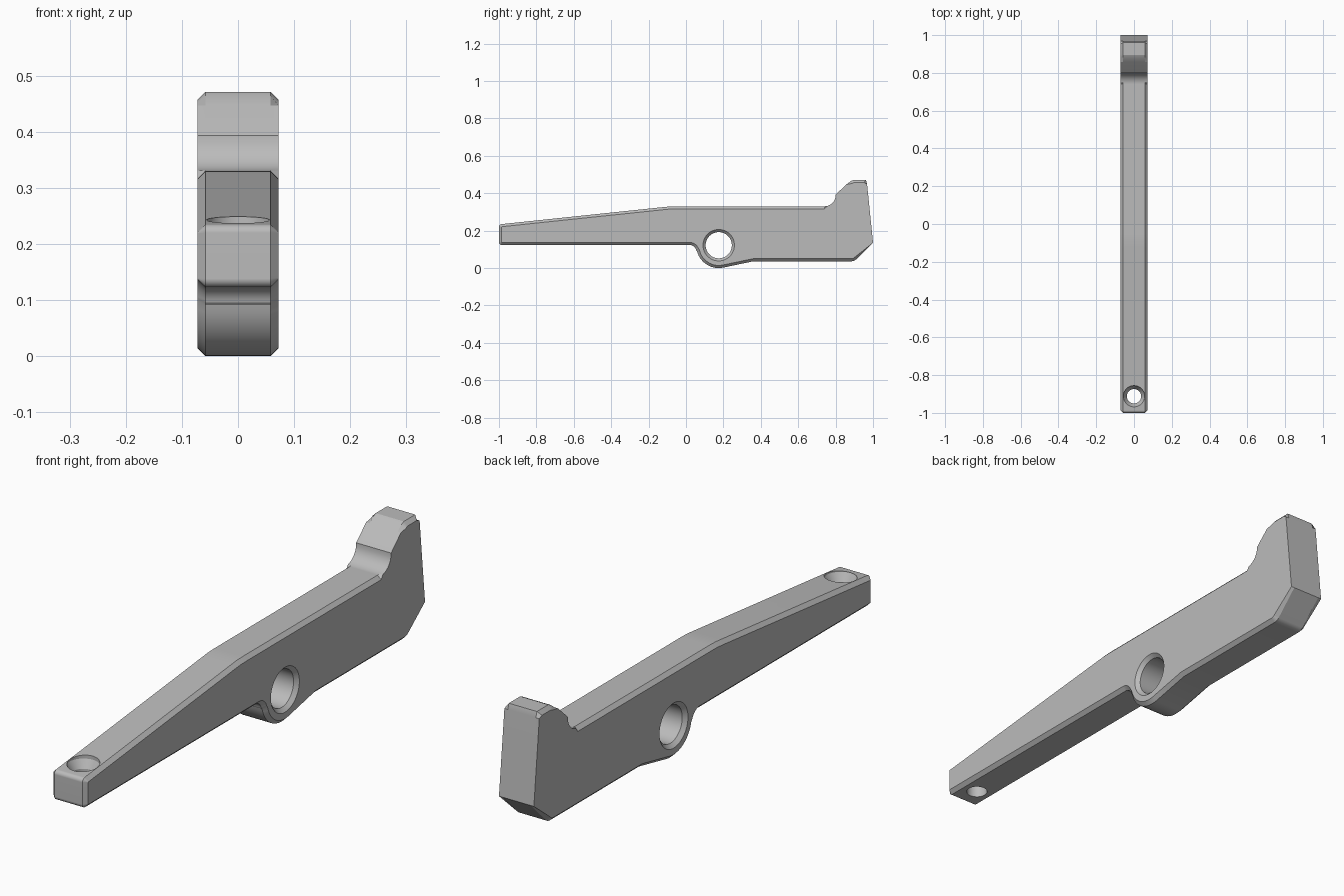
import bpy, bmesh
from math import cos, sin, pi, radians
from mathutils import Vector, Matrix

cube = bpy.data.objects.get("Cube")
if cube:
    bpy.data.objects.remove(cube, do_unlink=True)

HALF, CHAMFER = 0.072, 0.014

steel = bpy.data.materials.new("light grey metal")
steel.use_nodes = True
steel.diffuse_color = (0.5, 0.5, 0.5, 1)
steel.node_tree.nodes["Principled BSDF"].inputs["Base Color"].default_value = (0.5, 0.5, 0.5, 1)


def arc(cy, cz, r, start, end, n=8):
    angles = [radians(start + (end - start) * i / n) for i in range(n + 1)]
    return [Vector((cy + r * cos(a), cz + r * sin(a))) for a in angles]


def points(*pairs):
    return [Vector(p) for p in pairs]


def loft(name, rings):
    """Skin a stack of equal-length closed rings and cap both ends."""
    bm = bmesh.new()
    loops = [[bm.verts.new(p) for p in ring] for ring in rings]
    for a, b in zip(loops, loops[1:]):
        for i in range(len(a)):
            j = (i + 1) % len(a)
            bm.faces.new((a[i], a[j], b[j], b[i]))
    bm.faces.new(loops[0][::-1])
    bm.faces.new(loops[-1])
    bmesh.ops.recalc_face_normals(bm, faces=bm.faces)
    mesh = bpy.data.meshes.new(name)
    bm.to_mesh(mesh)
    bm.free()
    mesh.materials.append(steel)
    obj = bpy.data.objects.new(name, mesh)
    bpy.context.collection.objects.link(obj)
    return obj


def lathe(name, steps, matrix, n=48):
    """Turned cutter from (height, radius) steps."""
    rings = [[matrix @ Vector((r * cos(2 * pi * i / n), r * sin(2 * pi * i / n), h))
              for i in range(n)] for h, r in steps]
    obj = loft(name, rings)
    obj.hide_render = True
    return obj


# Side outline of the lever, anticlockwise from the front bottom corner
outline = (
    arc(-0.985, 0.138, 0.015, 180, 270, 4)           # front bottom corner
    + arc(0.02, 0.088, 0.035, 90, 12)                # fillet into pivot boss
    + arc(0.175, 0.12, 0.12, 194, 281, 14)           # pivot boss
    + points((0.36, 0.036))
    + arc(0.885, 0.071, 0.035, 270, 315, 4)          # bottom rear corner
    + points((1.0, 0.135), (0.968, 0.45), (0.962, 0.471))
    + points((0.895, 0.471), (0.88, 0.464), (0.858, 0.447), (0.80, 0.393))
    + arc(0.74, 0.39, 0.06, 0, -90)                  # fillet below the head
    + points((-0.05, 0.33), (-0.09, 0.329), (-0.13, 0.325))
    + arc(-0.985, 0.22, 0.015, 96, 180, 4)           # front top corner
)


def inset(i):
    """Mitred inward offset; the rear and the throat of the head stay square."""
    p = outline[i]
    if p.x > 0.745 and 0.13 < p.y < 0.452:
        return p
    before = (p - outline[i - 1]).normalized()
    after = (outline[(i + 1) % len(outline)] - p).normalized()
    n1, n2 = Vector((before.y, -before.x)), Vector((after.y, -after.x))
    return p - (n1 + n2) * CHAMFER / (1 + n1.dot(n2))


inner = [inset(i) for i in range(len(outline))]
sections = ((-HALF, inner), (CHAMFER - HALF, outline), (HALF - CHAMFER, outline), (HALF, inner))
lever = loft("lever", [[(x, p.x, p.y) for p in ring] for x, ring in sections])

# Cross hole for the pivot, chamfered on both sides
pivot = lathe("pivot_hole_cutter",
              [(-0.1, 0.112), (-0.058, 0.07), (0.058, 0.07), (0.1, 0.112)],
              Matrix.Translation((0, 0.175, 0.122)) @ Matrix.Rotation(pi / 2, 4, 'Y'))
# Countersunk vertical hole at the tip
tip = lathe("tip_hole_cutter",
            [(0.05, 0.038), (0.205, 0.038), (0.235, 0.056), (0.3, 0.056)],
            Matrix.Translation((0, -0.912, 0)))

bpy.ops.object.select_all(action='DESELECT')
bpy.context.view_layer.objects.active = lever
lever.select_set(True)
for cutter in (pivot, tip):
    mod = lever.modifiers.new(cutter.name, 'BOOLEAN')
    mod.operation = 'DIFFERENCE'
    mod.solver = 'EXACT'
    mod.object = cutter
    bpy.ops.object.modifier_apply(modifier=mod.name)
    bpy.data.objects.remove(cutter, do_unlink=True)

# Smooth the rounded runs, keep chamfers crisp
bpy.ops.object.shade_smooth_by_angle(angle=radians(25))
weighted = lever.modifiers.new("weighted_normals", 'WEIGHTED_NORMAL')
weighted.keep_sharp = True
